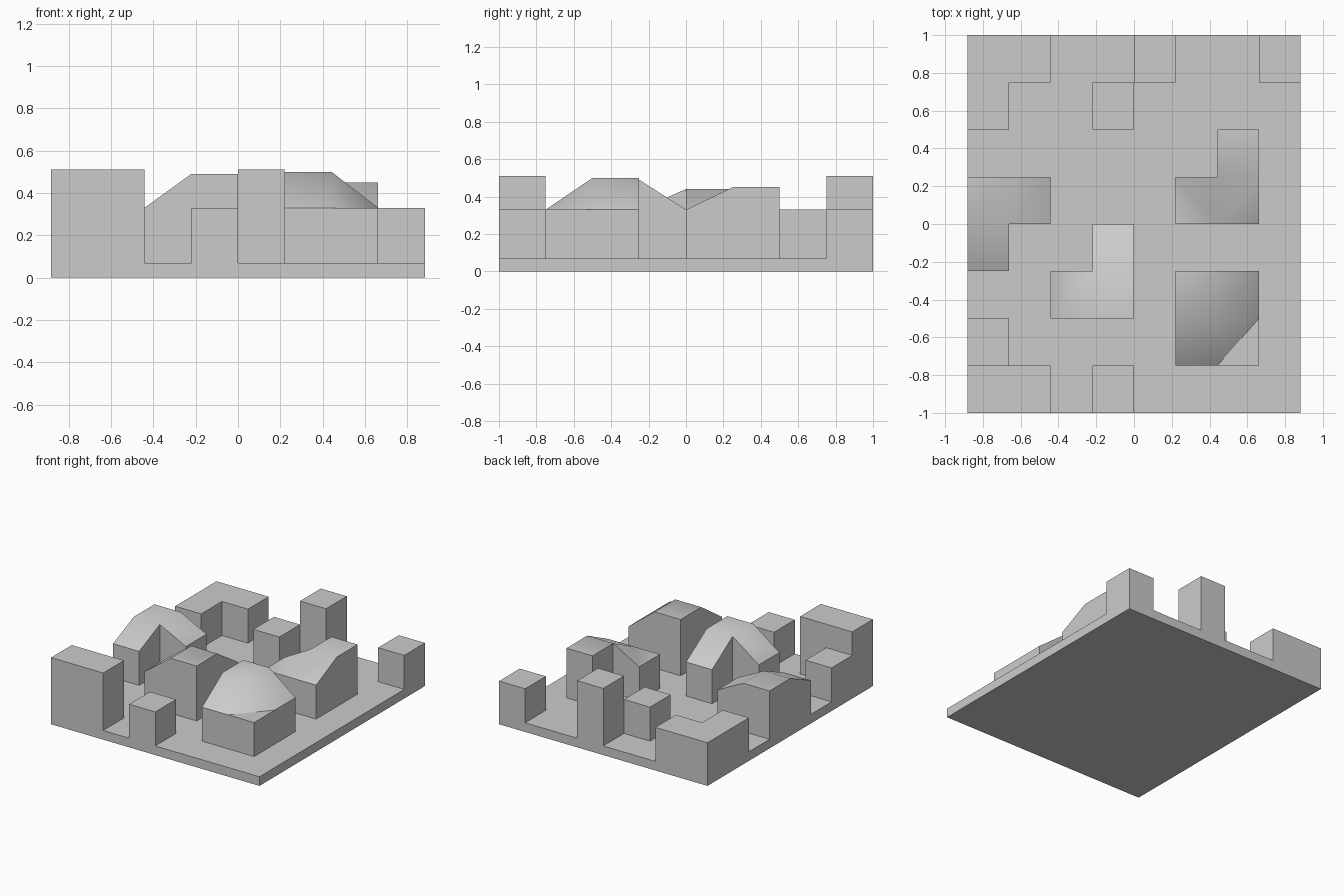
import bpy, bmesh, math

if "Cube" in bpy.data.objects:
    bpy.data.objects.remove(bpy.data.objects["Cube"])

CX, CY = 0.2205, 0.25            # grid cell size
BASE_TOP, FLOOR, LOW = 0.07, 0.08, 0.33


def gx(i):
    return (i - 4) * CX


def gy(j):
    return (j - 4) * CY


def finish(bm, name, smooth=False):
    bmesh.ops.recalc_face_normals(bm, faces=bm.faces)
    me = bpy.data.meshes.new(name)
    bm.to_mesh(me)
    bm.free()
    ob = bpy.data.objects.new(name, me)
    bpy.context.collection.objects.link(ob)
    if smooth:
        bpy.ops.object.select_all(action='DESELECT')
        ob.select_set(True)
        bpy.context.view_layer.objects.active = ob
        bpy.ops.object.shade_smooth_by_angle(angle=math.radians(45))


def corners(i, j):
    return [(i, j), (i + 1, j), (i + 1, j + 1), (i, j + 1)]


def building(name, cells, top, eaves=None):
    """Grid-cell building; grid points listed in eaves drop to LOW."""
    low = set(eaves or [])
    bm = bmesh.new()
    made = {}

    def vert(p, level):
        if (p, level) not in made:
            z = FLOOR if level == 0 else (LOW if p in low else top)
            made[p, level] = bm.verts.new((gx(p[0]), gy(p[1]), z))
        return made[p, level]

    edges = {(c[k], c[(k + 1) % 4]) for c in (corners(*q) for q in cells) for k in range(4)}
    for q in cells:
        c = corners(*q)
        bm.faces.new([vert(p, 0) for p in reversed(c)])
        t = [vert(p, 1) for p in c]
        highs = [k for k in range(4) if c[k] not in low]
        if len(highs) == 1:                      # hip corner: fold across the diagonal
            h = highs[0]
            r = t[h:] + t[:h]
            bm.faces.new((r[0], r[1], r[3]))
            bm.faces.new((r[1], r[2], r[3]))
        else:
            bm.faces.new(t)
    # outer walls
    for a, b in edges:
        if (b, a) not in edges:
            bm.faces.new((vert(a, 0), vert(b, 0), vert(b, 1), vert(a, 1)))
    finish(bm, name, bool(low))

    # recessed plinth between base and building
    bm = bmesh.new()
    pts = {p: bm.verts.new((gx(p[0]), gy(p[1]), FLOOR)) for q in cells for p in corners(*q)}
    for q in cells:
        bm.faces.new([pts[p] for p in corners(*q)])
    rim = bmesh.ops.inset_region(bm, faces=bm.faces[:], thickness=0.03,
                                 use_boundary=True, use_even_offset=True)['faces']
    bmesh.ops.delete(bm, geom=rim, context='FACES')
    ext = bmesh.ops.extrude_face_region(bm, geom=bm.faces[:])['geom']
    for v in ext:
        if isinstance(v, bmesh.types.BMVert):
            v.co.z = BASE_TOP
    finish(bm, name + "_plinth")


# ground slab
bpy.ops.mesh.primitive_cube_add(size=1, location=(0, 0, BASE_TOP / 2))
slab = bpy.context.object
slab.name = "ground_slab"
slab.scale = (8 * CX, 8 * CY, BASE_TOP)

# flat-roofed blocks
building("back_left_block", [(0, 7), (1, 7), (0, 6)], LOW)
building("back_tower", [(4, 7)], 0.51)
building("back_small_block", [(3, 6)], LOW)
building("back_right_block", [(7, 7)], LOW)
building("front_left_tower", [(0, 0), (1, 0)], 0.51)
building("left_small_block", [(0, 1)], LOW)
building("front_small_block", [(3, 0)], LOW)

# sloped-roof buildings
building("square_hip_building", [(5, 1), (6, 1), (5, 2), (6, 2)], 0.50,
         [(5, 1), (6, 1), (7, 1), (7, 2), (7, 3)])
building("left_bent_building", [(0, 3), (0, 4), (1, 4)], 0.44,
         [(0, 3), (1, 3), (2, 4), (2, 5)])
building("centre_bent_building", [(2, 2), (3, 2), (3, 3)], 0.49,
         [(2, 2), (2, 3), (3, 4), (4, 4)])
building("right_bent_building", [(5, 4), (6, 4), (6, 5)], 0.45,
         [(5, 4), (6, 4), (7, 4), (5, 5)])
